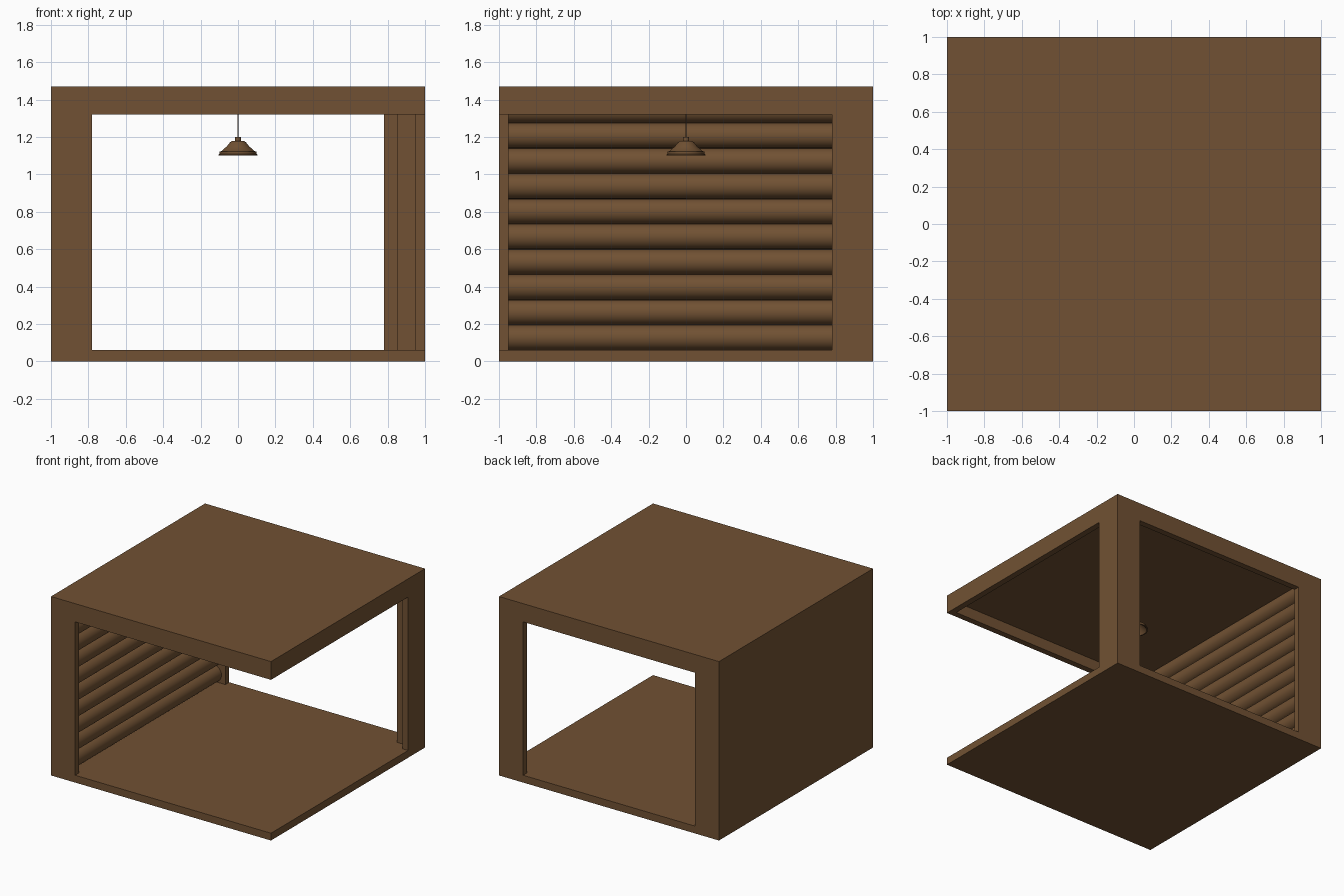
import bpy, math

old = bpy.data.objects.get("Cube")
if old:
    bpy.data.objects.remove(old, do_unlink=True)

# Single brown wood colour
brown = bpy.data.materials.new("brown_wood")
brown.use_nodes = True
colour = (0.165, 0.083, 0.033, 1)
brown.diffuse_color = colour
brown.node_tree.nodes["Principled BSDF"].inputs["Base Color"].default_value = colour

FLOOR, LINTEL, CEILING, TOP = 0.06, 1.32, 1.41, 1.47
INNER, JAMB = 0.95, 0.78


def box(name, x0, x1, y0, y1, z0, z1):
    """Box between two corners."""
    bpy.ops.mesh.primitive_cube_add(size=1, location=((x0 + x1) / 2, (y0 + y1) / 2, (z0 + z1) / 2))
    ob = bpy.context.object
    ob.name = name
    ob.scale = (x1 - x0, y1 - y0, z1 - z0)
    bpy.ops.object.transform_apply(location=False, rotation=False, scale=True)
    ob.data.materials.append(brown)
    return ob


def cylinder(name, radius, length, location, rotation=(0, 0, 0), sides=32):
    bpy.ops.mesh.primitive_cylinder_add(vertices=sides, radius=radius, depth=length,
                                        location=location, rotation=rotation)
    ob = bpy.context.object
    ob.name = name
    ob.data.materials.append(brown)
    bpy.ops.object.shade_smooth_by_angle(angle=math.radians(35))
    return ob


def lathe(name, profile, steps=40):
    """Spin a radius/height profile around the vertical axis."""
    verts, faces = [], []
    n = len(profile)
    for i in range(steps):
        a = 2 * math.pi * i / steps
        verts += [(r * math.cos(a), r * math.sin(a), z) for r, z in profile]
        j = (i + 1) % steps
        faces += [(i * n + k, j * n + k, j * n + (k + 1) % n, i * n + (k + 1) % n)
                  for k in range(n)]
    mesh = bpy.data.meshes.new(name)
    mesh.from_pydata(verts, [], faces)
    ob = bpy.data.objects.new(name, mesh)
    bpy.context.collection.objects.link(ob)
    mesh.materials.append(brown)
    bpy.ops.object.select_all(action="DESELECT")
    ob.select_set(True)
    bpy.context.view_layer.objects.active = ob
    bpy.ops.object.mode_set(mode="EDIT")
    bpy.ops.mesh.select_all(action="SELECT")
    bpy.ops.mesh.normals_make_consistent(inside=False)
    bpy.ops.object.mode_set(mode="OBJECT")
    bpy.ops.object.shade_smooth_by_angle(angle=math.radians(30))
    return ob


# Room shell: hollow box with open front, right and back sides
shell = box("room_shell", -1, 1, -1, 1, 0, TOP)
cutters = [
    box("room_cutter", -INNER, INNER, -INNER, INNER, FLOOR, CEILING),
    box("front_cutter", -JAMB, 1.1, -1.1, -0.9, FLOOR, LINTEL),
    box("side_cutter", 0.9, 1.1, -1.1, JAMB, FLOOR, LINTEL),
    box("back_cutter", -JAMB, JAMB, 0.9, 1.1, FLOOR, LINTEL),
]
bpy.context.view_layer.objects.active = shell
for cutter in cutters:
    cutter.hide_render = True
    mod = shell.modifiers.new(cutter.name, "BOOLEAN")
    mod.operation = "DIFFERENCE"
    mod.solver = "EXACT"
    mod.object = cutter
    bpy.ops.object.modifier_apply(modifier=mod.name)
    bpy.data.objects.remove(cutter, do_unlink=True)

# Square post tucked into the back corner
box("corner_post", 0.85, INNER, 0.85, INNER, FLOOR, CEILING)

# Stacked logs lining the closed wall
LOGS = 10
radius = (CEILING - FLOOR) / LOGS / 2
for i in range(LOGS):
    cylinder(f"wall_log_{i + 1}", radius, 2 * INNER,
             (-INNER + radius, 0, FLOOR + radius * (2 * i + 1)), (math.pi / 2, 0, 0))

# Hanging lamp: hollow flared shade, neck and cord
lathe("lamp_shade", [
    (0.105, 1.10), (0.105, 1.106), (0.098, 1.11), (0.098, 1.122), (0.088, 1.125),
    (0.06, 1.15), (0.042, 1.172), (0.03, 1.18), (0.012, 1.18),
    (0.012, 1.174), (0.036, 1.168), (0.055, 1.145), (0.084, 1.118), (0.095, 1.10),
])
cylinder("lamp_neck", 0.017, 0.026, (0, 0, 1.188), sides=24)
cylinder("lamp_cord", 0.003, CEILING - 1.2, (0, 0, (CEILING + 1.2) / 2), sides=10)
